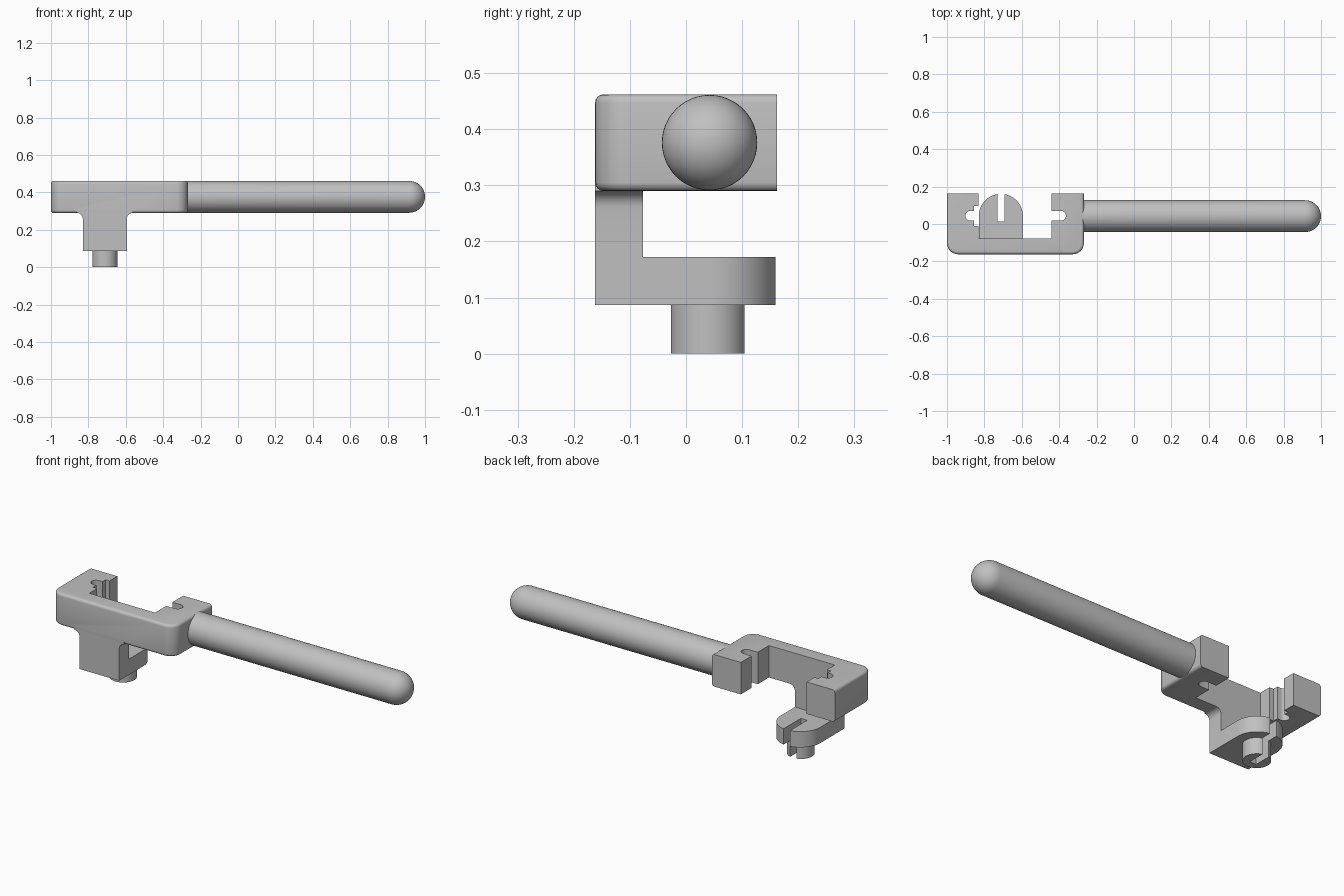
import bpy, bmesh, math
from mathutils import Vector

if "Cube" in bpy.data.objects:
    bpy.data.objects.remove(bpy.data.objects["Cube"])

grey = bpy.data.materials.new("plain grey")
grey.diffuse_color = (0.53, 0.53, 0.53, 1)
grey.use_nodes = True
grey.node_tree.nodes["Principled BSDF"].inputs["Base Color"].default_value = grey.diffuse_color


def arc(cx, cy, r, a0, a1, n=12):
    """Points on an arc, angles in degrees."""
    return [(cx + r * math.cos(math.radians(a0 + (a1 - a0) * i / n)),
             cy + r * math.sin(math.radians(a0 + (a1 - a0) * i / n))) for i in range(n + 1)]


def extrude(name, points, origin, u, v, depth, bevel_rule=None):
    """Extrude a flat outline spanned by u, v along the depth vector."""
    bm = bmesh.new()
    o, u, v, d = Vector(origin), Vector(u), Vector(v), Vector(depth)
    base = bm.faces.new([bm.verts.new(o + u * a + v * b) for a, b in points])
    ext = bmesh.ops.extrude_face_region(bm, geom=[base], use_keep_orig=True)
    bmesh.ops.translate(bm, vec=d, verts=[e for e in ext["geom"] if isinstance(e, bmesh.types.BMVert)])
    bmesh.ops.recalc_face_normals(bm, faces=bm.faces)
    if bevel_rule:
        bmesh.ops.bevel(bm, geom=[e for e in bm.edges if bevel_rule(e)], offset=0.015,
                        segments=4, profile=0.5, affect='EDGES')
    return finish(name, bm)


def finish(name, bm):
    mesh = bpy.data.meshes.new(name)
    bm.to_mesh(mesh)
    bm.free()
    mesh.materials.append(grey)
    ob = bpy.data.objects.new(name, mesh)
    bpy.context.collection.objects.link(ob)
    return ob


def smooth(ob):
    bpy.ops.object.select_all(action='DESELECT')
    ob.select_set(True)
    bpy.context.view_layer.objects.active = ob
    bpy.ops.object.shade_smooth_by_angle(angle=math.radians(30))


def join_solid(target, part):
    """Merge part into target as one solid."""
    mod = target.modifiers.new("union", 'BOOLEAN')
    mod.operation, mod.solver, mod.object = 'UNION', 'EXACT', part
    bpy.context.view_layer.objects.active = target
    bpy.ops.object.modifier_apply(modifier=mod.name)
    bpy.data.objects.remove(part)


X, Y, Z = (1, 0, 0), (0, 1, 0), (0, 0, 1)
L, R, F, B = -1.0, -0.268, -0.162, 0.162      # frame limits
CX, CY = -0.712, 0.043                        # foot centre
BOTTOM, TOP = 0.29, 0.462

# U-shaped frame with a stepped notch on the left and a round slot on the right
outline = ([(L, B)] + arc(L + 0.06, F + 0.06, 0.06, 180, 270, 8)
           + arc(R - 0.06, F + 0.06, 0.06, 270, 360, 8)
           + [(R, B), (-0.44, B), (-0.44, 0.07)]
           + arc(-0.39, 0.044, 0.026, 90, -90, 10)
           + [(-0.44, 0.018), (-0.44, -0.077), (-0.832, -0.077), (-0.832, -0.01), (-0.856, -0.01),
              (-0.856, 0.018)]
           + arc(-0.876, 0.044, 0.026, 270, 90, 10)
           + [(-0.856, 0.07), (-0.856, 0.096), (-0.832, 0.096), (-0.832, B)])


def outer_rim(e):
    a, b = e.verts[0].co, e.verts[1].co
    if abs(a.z - b.z) > 1e-4:
        return False
    m = (a + b) / 2
    return m.x < L + 1e-4 or m.x > R - 1e-4 or m.y < F + 0.059


frame = extrude("clamp_frame", outline, (0, 0, BOTTOM), X, Y, (0, 0, TOP - BOTTOM), outer_rim)

# Neck with filleted top corners
NL, NR, r = -0.83, -0.594, 0.03
neck_outline = ([(NL, 0.10), (NR, 0.10)] + arc(NR + r, BOTTOM - r, r, 180, 90, 6)
                + [(NR + r, 0.306), (NL - r, 0.306)] + arc(NL - r, BOTTOM - r, r, 90, 0, 6))
neck = extrude("neck", neck_outline, (0, F, 0), X, Z, (0, -0.077 - F, 0))

# Rounded foot with an open slot
s, sb, rf = 0.019, 0.013, 0.118
t = math.degrees(math.acos(s / rf))
foot_outline = ([(NL, F), (NR, F)] + arc(CX, CY, rf, 0, t, 14)
                + [(CX + s, sb), (CX - s, sb)] + arc(CX, CY, rf, 180 - t, 180, 14))
foot = extrude("foot", foot_outline, (0, 0, 0.087), X, Y, (0, 0, 0.085))
join_solid(frame, neck)
join_solid(frame, foot)
smooth(frame)

# Slotted pin under the foot
rp = 0.067
t = math.degrees(math.acos(s / rp))
pin_outline = (arc(CX, 0.04, rp, 180 - t, 360 + t, 40) + [(CX + s, sb), (CX - s, sb)])
smooth(extrude("foot_pin", pin_outline, (0, 0, 0), X, Y, (0, 0, 0.09)))

# Round handle with a domed end, turned about the x axis
rh = 0.085
profile = [(-0.30, 0), (-0.30, rh)] + arc(1 - rh, 0, rh, 90, 0, 12)
bm = bmesh.new()
verts = [bm.verts.new((x, CY - 0.001, 0.376 + h)) for x, h in profile]
edges = [bm.edges.new(p) for p in zip(verts, verts[1:])]
bmesh.ops.spin(bm, geom=verts + edges, cent=(0, CY - 0.001, 0.376), axis=X,
               angle=math.tau, steps=48, use_merge=True)
bmesh.ops.remove_doubles(bm, verts=bm.verts, dist=1e-5)
bmesh.ops.recalc_face_normals(bm, faces=bm.faces)
smooth(finish("handle", bm))
